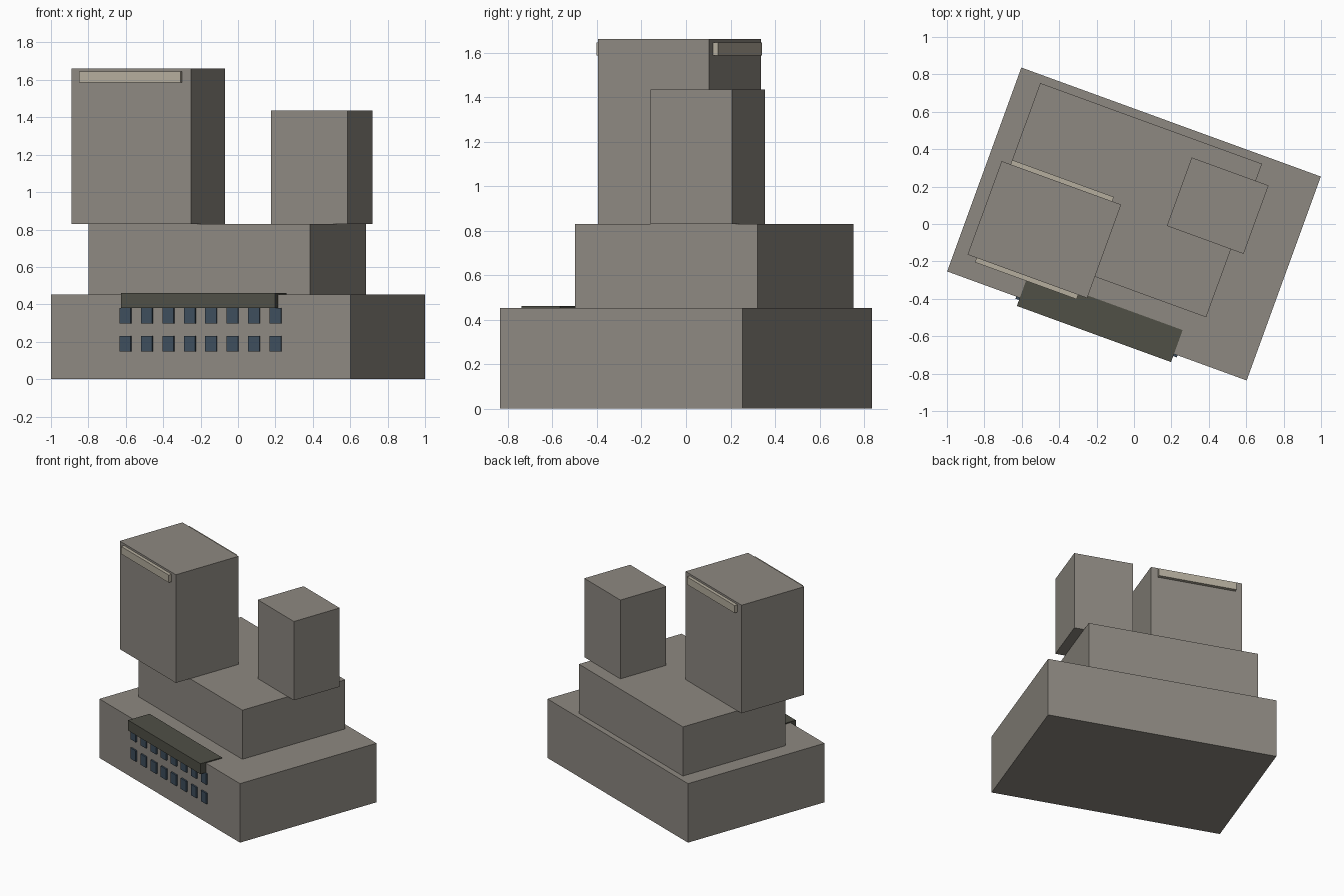
import bpy
from math import radians
from mathutils import Matrix

cube = bpy.data.objects.get("Cube")
if cube:
    bpy.data.objects.remove(cube, do_unlink=True)


def make_material(name, rgb):
    mat = bpy.data.materials.new(name)
    mat.use_nodes = True
    colour = (*rgb, 1)
    mat.diffuse_color = colour
    bsdf = next(n for n in mat.node_tree.nodes if n.type == 'BSDF_PRINCIPLED')
    bsdf.inputs["Base Color"].default_value = colour
    bsdf.inputs["Roughness"].default_value = 0.9
    return mat


concrete = make_material("concrete grey", (0.27, 0.25, 0.22))
trim = make_material("pale trim", (0.46, 0.42, 0.34))
canopy_dark = make_material("dark canopy", (0.08, 0.08, 0.062))
glass = make_material("blue glass", (0.048, 0.077, 0.11))

# The whole building is turned about the vertical axis
turn = Matrix.Rotation(radians(-20), 4, 'Z')


def box(name, centre, size, z0, z1, mat):
    """Box given by plan centre, plan size and height range."""
    bpy.ops.mesh.primitive_cube_add(size=1)
    ob = bpy.context.object
    ob.name = name
    ob.data.transform(Matrix.Diagonal((size[0], size[1], z1 - z0, 1)))
    ob.matrix_world = turn @ Matrix.Translation((*centre, (z0 + z1) / 2))
    ob.data.materials.append(mat)
    return ob


BASE_TOP, TIER_TOP = 0.453, 0.83
BASE_W, BASE_D = 1.704, 1.16
FRONT = -BASE_D / 2

# Stacked masses
box("base_block", (0, 0), (BASE_W, BASE_D), 0, BASE_TOP, concrete)
box("middle_tier", (-0.098, 0.10), (1.262, 0.873), BASE_TOP, TIER_TOP, concrete)
tower_u, tower_v, tower_w, tower_d = -0.44, -0.192, 0.68, 0.532
box("tall_tower", (tower_u, tower_v), (tower_w, tower_d), TIER_TOP, 1.66, concrete)
box("short_tower", (0.387, 0.245), (0.437, 0.389), TIER_TOP, 1.435, concrete)

# Trim bars near the top of the tall tower, front and back
for name, side in (("front", -1), ("back", 1)):
    v = tower_v + side * (tower_d / 2 + 0.0125)
    box(name + "_trim_bar", (tower_u, v), (tower_w * 0.85, 0.025), 1.587, 1.645, trim)

# Entrance canopy, partly sunk into the base
box("entrance_canopy", (0, -0.535), (0.877, 0.182), 0.38, 0.46, canopy_dark)

# Two rows of windows
COLUMNS, PITCH = 8, 0.122
for row, z in enumerate((0.148, 0.297)):
    for col in range(COLUMNS):
        u = (col - (COLUMNS - 1) / 2) * PITCH
        box(f"window_{row + 1}_{col + 1}", (u, FRONT - 0.004), (0.064, 0.016),
            z, z + 0.083, glass)
